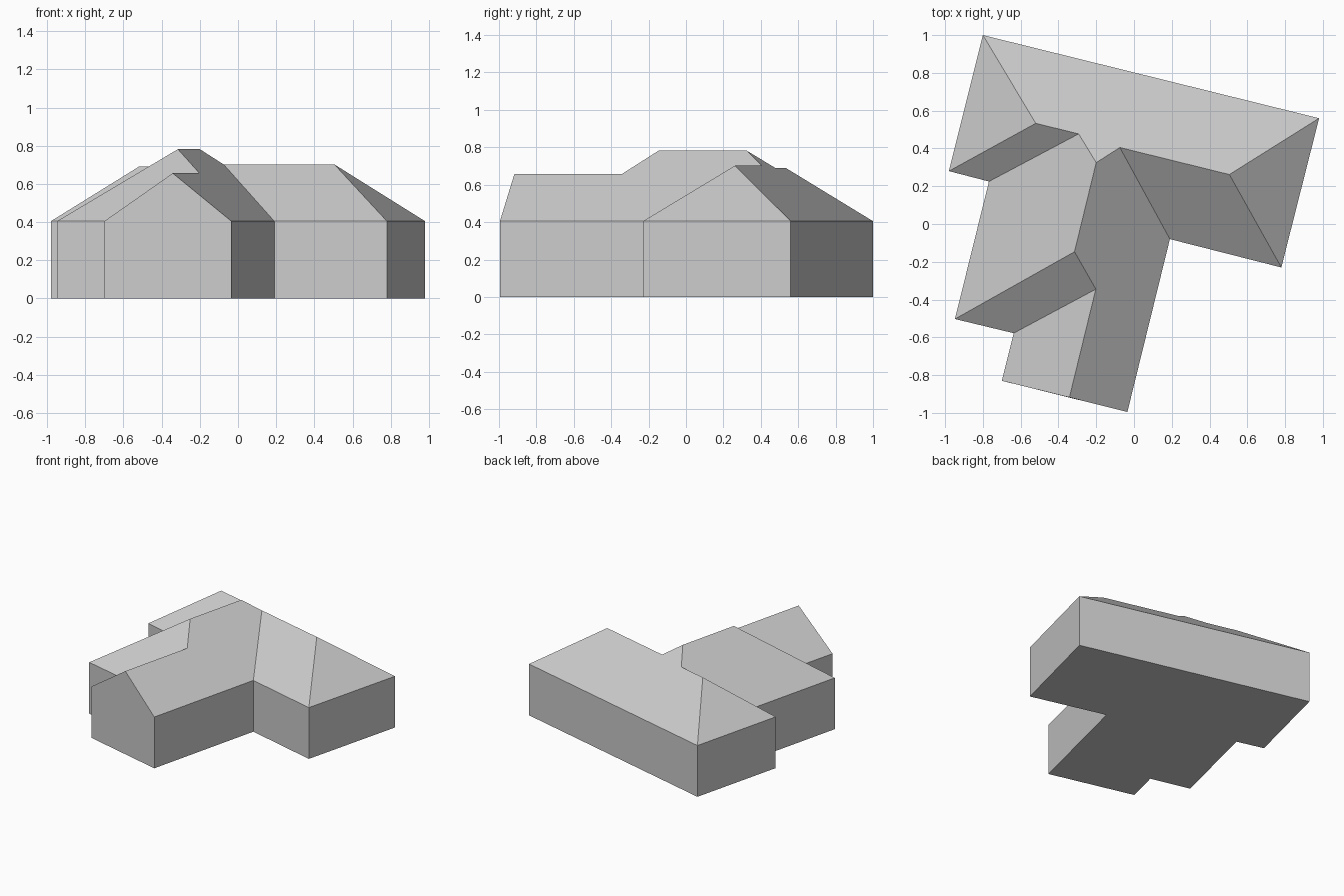
import bpy

cube = bpy.data.objects.get("Cube")
if cube:
    bpy.data.objects.remove(cube, do_unlink=True)

EAVE = 0.405

# One plain grey for the whole building
grey = bpy.data.materials.new("light grey")
grey.use_nodes = True
colour = (0.6, 0.6, 0.6, 1)
grey.diffuse_color = colour
grey.node_tree.nodes["Principled BSDF"].inputs["Base Color"].default_value = colour

# Footprint corners, clockwise from the back right
plan = {
    "back_right": (-0.80, 1.0), "back_left": (0.98, 0.56),
    "wing_front": (0.78, -0.23), "inner": (0.19, -0.08),
    "gable_left": (-0.035, -0.995), "gable_right": (-0.70, -0.83),
    "step": (-0.637, -0.578), "bay_front": (-0.948, -0.503),
    "notch": (-0.768, 0.225), "hip_front": (-0.98, 0.28),
}

# Ridge ends and valley tops
ridge = {
    "right_hip": (-0.52, 0.533, 0.69), "right_end": (-0.293, 0.477, 0.69),
    "main_back": (-0.20, 0.325, 0.782), "left_start": (-0.075, 0.405, 0.702),
    "left_hip": (0.505, 0.262, 0.702), "main_front": (-0.315, -0.147, 0.782),
    "porch_start": (-0.202, -0.345, 0.656), "porch_gable": (-0.342, -0.918, 0.656),
}

# Each roof plane listed by its corners
slopes = [
    "back_right right_hip right_end main_back left_start left_hip back_left",
    "back_right hip_front right_hip",
    "hip_front notch right_end right_hip",
    "notch bay_front main_front main_back right_end",
    "bay_front step porch_start main_front",
    "step gable_right porch_gable porch_start",
    "gable_right gable_left porch_gable",
    "gable_left inner left_start main_back main_front porch_start porch_gable",
    "inner wing_front left_hip left_start",
    "wing_front back_left left_hip",
]


def build(name, verts, faces):
    mesh = bpy.data.meshes.new(name)
    mesh.from_pydata(verts, [], faces)
    mesh.materials.append(grey)
    mesh.update()
    obj = bpy.data.objects.new(name, mesh)
    bpy.context.collection.objects.link(obj)
    return obj


# Walls with floor
corners = list(plan.values())
n = len(corners)
verts = [(x, y, z) for z in (0, EAVE) for x, y in corners]
sides = [(i, i + n, (i + 1) % n + n, (i + 1) % n) for i in range(n)]
build("walls", verts, sides + [tuple(range(n))])

# Hipped and gabled roof
points = {k: (x, y, EAVE) for k, (x, y) in plan.items()} | ridge
names = list(points)
faces = [[names.index(k) for k in s.split()] for s in slopes]
build("roof", list(points.values()), faces)
